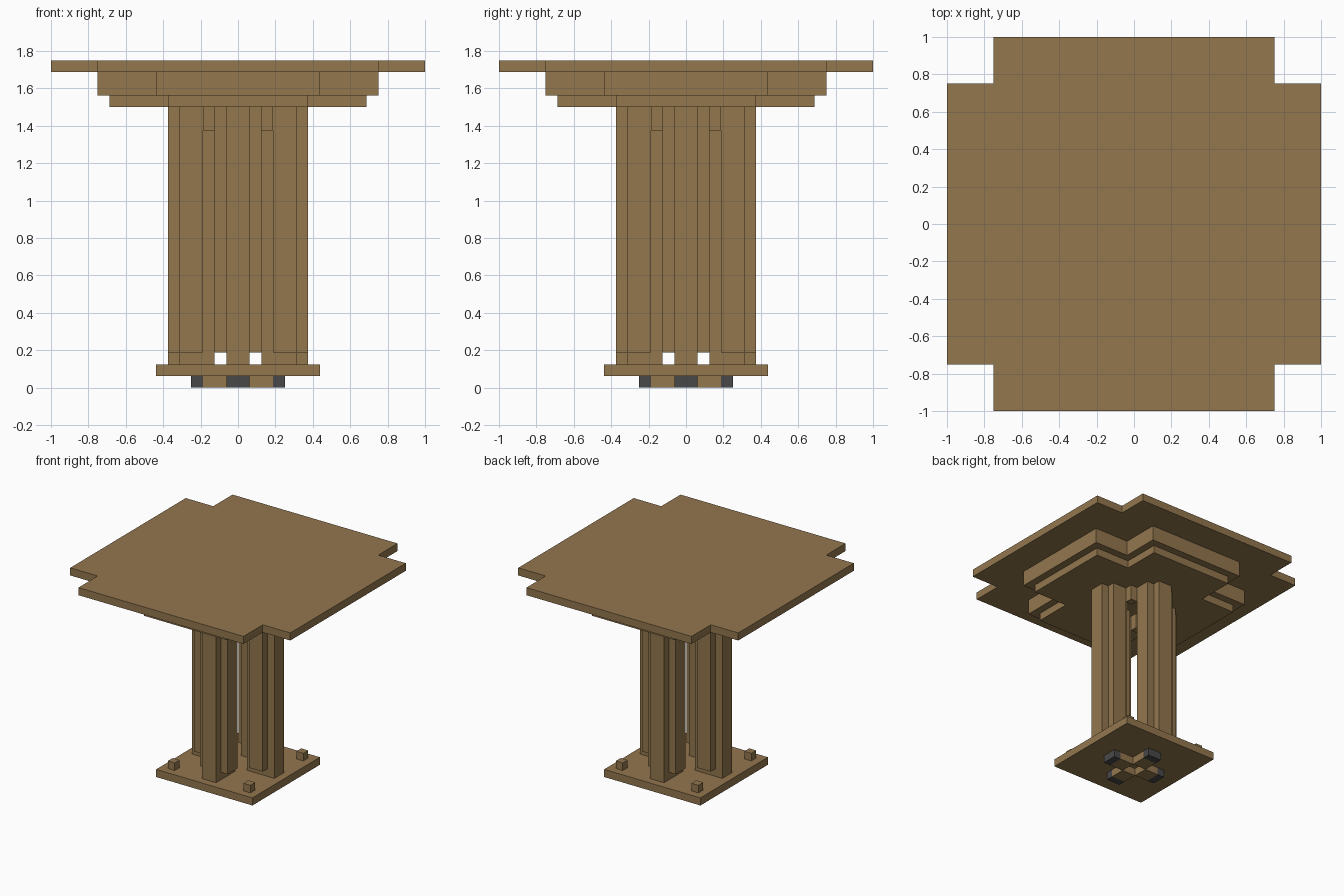
import bpy
import bmesh
from math import pi
from mathutils import Matrix, Vector

U = 1 / 16  # module size that every part is a multiple of

cube = bpy.data.objects.get("Cube")
if cube:
    bpy.data.objects.remove(cube, do_unlink=True)


def make_material(name, color):
    mat = bpy.data.materials.new(name)
    mat.use_nodes = True
    mat.diffuse_color = color
    mat.node_tree.nodes["Principled BSDF"].inputs["Base Color"].default_value = color
    return mat


wood = make_material("oak brown", (0.292, 0.184, 0.076, 1))
rubber = make_material("dark grey", (0.065, 0.065, 0.065, 1))


def prism(name, outline, z0, z1, mat, turn=0):
    """Extrude a flat outline from z0 to z1, turned about the centre axis."""
    bm = bmesh.new()
    face = bm.faces.new([bm.verts.new((x, y, z0)) for x, y in outline])
    new = bmesh.ops.extrude_face_region(bm, geom=[face])["geom"]
    top = [v for v in new if isinstance(v, bmesh.types.BMVert)]
    bmesh.ops.translate(bm, verts=top, vec=Vector((0, 0, z1 - z0)))
    bmesh.ops.recalc_face_normals(bm, faces=bm.faces)
    bm.transform(Matrix.Rotation(turn, 4, "Z") @ Matrix.Scale(U, 4))
    mesh = bpy.data.meshes.new(name)
    bm.to_mesh(mesh)
    bm.free()
    mesh.materials.append(mat)
    obj = bpy.data.objects.new(name, mesh)
    bpy.context.collection.objects.link(obj)
    return obj


def rect(x0, x1, y0, y1):
    return [(x0, y0), (x1, y0), (x1, y1), (x0, y1)]


def cross(a, b, cx=0):
    """Square of half size a with its corners notched back to b."""
    quarter = [(a, -b), (a, b), (b, b)]
    points = []
    for _ in range(4):
        points += quarter
        quarter = [(-y, x) for x, y in quarter]
    return [(x + cx, y) for x, y in points]


# Table top and the two stepped supports under it
prism("table_top", cross(16, 12), 27, 28, wood)
prism("upper_support", cross(12, 7), 25, 27, wood)
prism("lower_support", cross(11, 6), 24, 25, wood)

# Base plate
prism("base_plate", rect(-7, 7, -7, 7), 1, 2, wood)

# Parts repeated on each of the four sides or corners
for i, side in enumerate(("left", "back", "right", "front")):
    turn = i * pi / 2
    prism(side + "_pillar", cross(2, 1, cx=4), 3, 24, wood, turn)
    prism(side + "_pillar_foot", rect(2, 6, -1, 1), 2, 3, wood, turn)
    prism(side + "_runner", rect(1, 3, -1, 1), 0, 1, wood, turn)
    prism(side + "_foot_pad", rect(3, 4, -1, 1), 0, 1, rubber, turn)
    prism(side + "_corner_peg", rect(5, 6, 5, 6), 2, 3, wood, turn)
    prism(side + "_corner_bracket", rect(2, 3, 2, 3), 22, 24, wood, turn)
